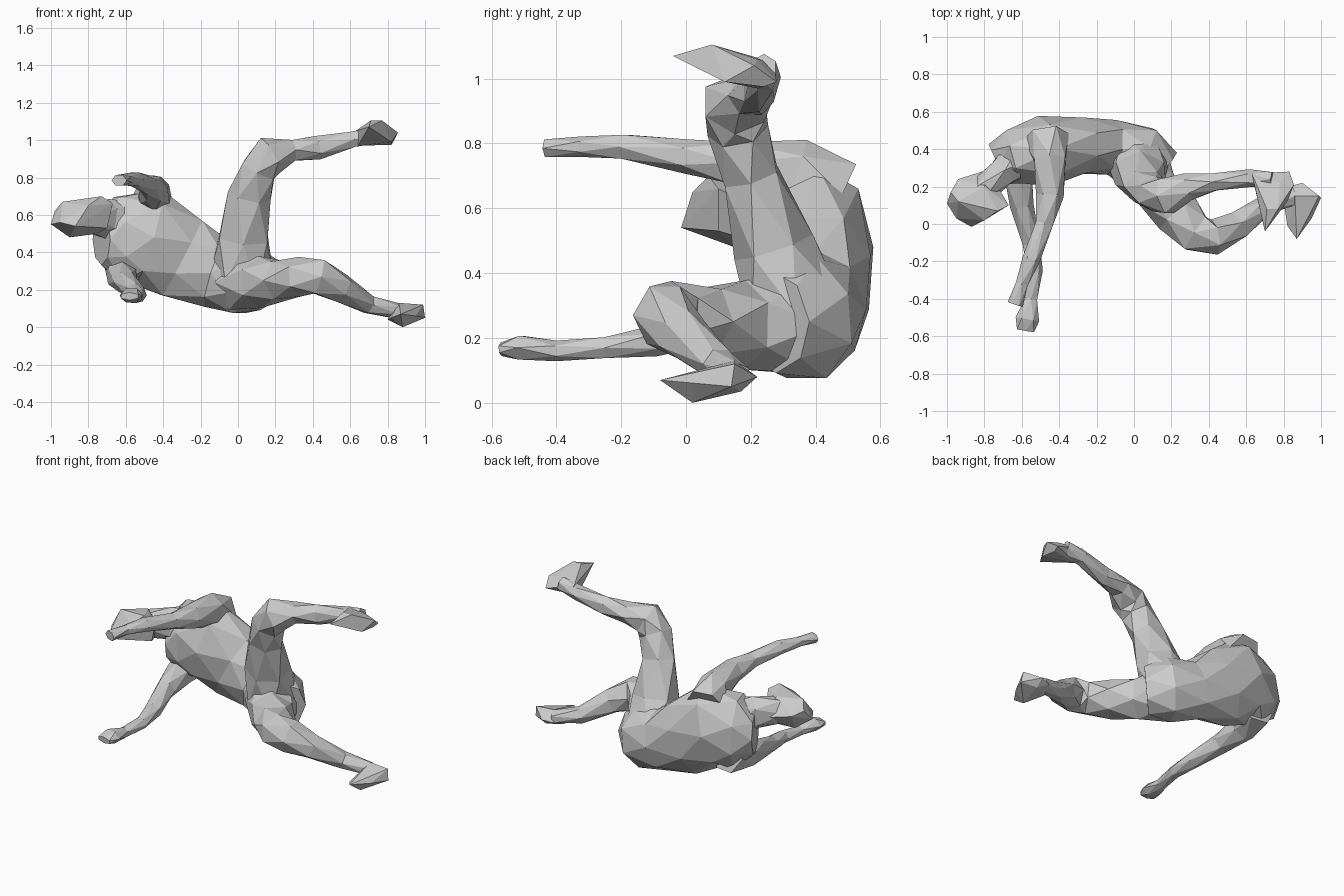
import bpy, bmesh, math
from mathutils import Vector


def finish(name, bm):
    bmesh.ops.recalc_face_normals(bm, faces=bm.faces)
    bmesh.ops.triangulate(bm, faces=bm.faces)
    me = bpy.data.meshes.new(name)
    bm.to_mesh(me)
    bm.free()
    ob = bpy.data.objects.new(name, me)
    bpy.context.collection.objects.link(ob)
    return ob


def loft(name, rings, ref=(0, 0, 1), n=6):
    """Rings are (x, y, z, half width, half height along ref)."""
    bm = bmesh.new()
    pts = [Vector(r[:3]) for r in rings]
    loops = []
    for i, r in enumerate(rings):
        t = (pts[min(i + 1, len(pts) - 1)] - pts[max(i - 1, 0)]).normalized()
        side = t.cross(Vector(ref)).normalized()
        up = side.cross(t)
        loop = []
        for k in range(n):
            a = 2 * math.pi * (k + 0.5 * (i % 2)) / n
            p = pts[i] + 1.06 * (side * r[3] * math.cos(a) + up * r[4] * math.sin(a))
            loop.append(bm.verts.new(p))
        loops.append(loop)
    # staggered triangles between neighbouring rings
    for i, (lo, hi) in enumerate(zip(loops, loops[1:])):
        for k in range(n):
            j = (k + 1) % n
            if i % 2 == 0:
                bm.faces.new((lo[k], lo[j], hi[k]))
                bm.faces.new((lo[j], hi[j], hi[k]))
            else:
                bm.faces.new((lo[k], hi[j], hi[k]))
                bm.faces.new((lo[k], lo[j], hi[j]))
    bm.faces.new(loops[0])
    bm.faces.new(loops[-1])
    return finish(name, bm)


def hull(name, points):
    bm = bmesh.new()
    for p in points:
        bm.verts.new(p)
    res = bmesh.ops.convex_hull(bm, input=bm.verts)
    junk = {v for v in res["geom_interior"] + res["geom_unused"]
            if isinstance(v, bmesh.types.BMVert)}
    bmesh.ops.delete(bm, geom=list(junk), context='VERTS')
    return finish(name, bm)


# torso, curled forward, from neck base to pelvis
loft("torso", [
    (-0.73, 0.32, 0.47, .11, .13), (-0.64, 0.36, 0.47, .15, .23),
    (-0.48, 0.39, 0.48, .18, .25), (-0.30, 0.42, 0.37, .15, .23),
    (-0.12, 0.41, 0.29, .14, .18), (0.03, 0.36, 0.26, .17, .19),
    (0.13, 0.27, 0.25, .14, .15)], n=8)

# neck and head
loft("neck", [
    (-0.58, 0.38, 0.54, .12, .14), (-0.70, 0.28, 0.58, .08, .10),
    (-0.82, 0.17, 0.59, .07, .08)])
hull("head", [
    (-1.0, .11, .55), (-.98, .17, .62), (-.94, .24, .60), (-.94, .12, .67),
    (-.78, .29, .57), (-.80, .20, .68), (-.73, .07, .70), (-.67, .10, .66),
    (-.70, .10, .53), (-.95, .03, .56), (-.87, -.015, .54), (-.80, .02, .65),
    (-.90, .15, .48), (-.75, .20, .50)])

# arms reaching forward
loft("upper_arm_and_hand", [
    (-0.47, 0.46, 0.64, .12, .12), (-0.45, 0.34, 0.71, .09, .10),
    (-0.45, 0.15, 0.74, .07, .07), (-0.48, 0.00, 0.76, .05, .05),
    (-0.55, -0.19, 0.79, .045, .04), (-0.60, -0.32, 0.79, .035, .03),
    (-0.635, -0.43, 0.785, .04, .03)])
loft("lower_arm_and_hand", [
    (-0.60, 0.42, 0.33, .11, .11), (-0.62, 0.27, 0.27, .08, .08),
    (-0.60, 0.10, 0.24, .06, .06), (-0.55, -0.10, 0.19, .05, .045),
    (-0.53, -0.25, 0.17, .04, .035), (-0.55, -0.40, 0.16, .035, .03),
    (-0.57, -0.51, 0.17, .06, .04), (-0.58, -0.57, 0.165, .05, .02)])

# raised leg, bent at the knee
loft("raised_leg", [
    (0.02, 0.34, 0.28, .16, .16), (0.03, 0.27, 0.48, .14, .12),
    (0.06, 0.20, 0.70, .11, .09), (0.11, 0.16, 0.84, .10, .09),
    (0.175, 0.15, 0.92, .10, .10), (0.29, 0.20, 0.945, .06, .07),
    (0.43, 0.225, 0.96, .06, .05), (0.62, 0.245, 1.005, .045, .045),
    (0.74, 0.24, 1.03, .045, .04)], ref=(0, 1, 0))
hull("raised_foot", [
    (.70, -.04, 1.07), (.71, .08, 1.105), (.77, .08, 1.105), (.63, .27, 1.05),
    (.64, .22, .97), (.82, .12, .99), (.855, .21, 1.04), (.83, .28, .99),
    (.78, .22, 1.06), (.82, .24, .975)])

# supporting leg, stretched out low
loft("low_leg", [
    (0.02, 0.34, 0.24, .16, .16), (0.12, 0.18, 0.24, .13, .13),
    (0.23, 0.06, 0.25, .12, .11), (0.33, -0.05, 0.27, .11, .10),
    (0.43, -0.07, 0.27, .09, .10), (0.55, -0.01, 0.21, .08, .075),
    (0.70, 0.10, 0.12, .05, .05), (0.86, 0.15, 0.085, .05, .04)])
hull("low_foot", [
    (.87, -.08, .07), (.82, -.01, .05), (.88, .02, 0), (.95, .03, .06),
    (1.0, .14, .05), (.99, .15, .12), (.86, .15, .13), (.83, .20, .07),
    (.90, .22, .08), (.90, .17, .035), (.80, .12, .04)])
